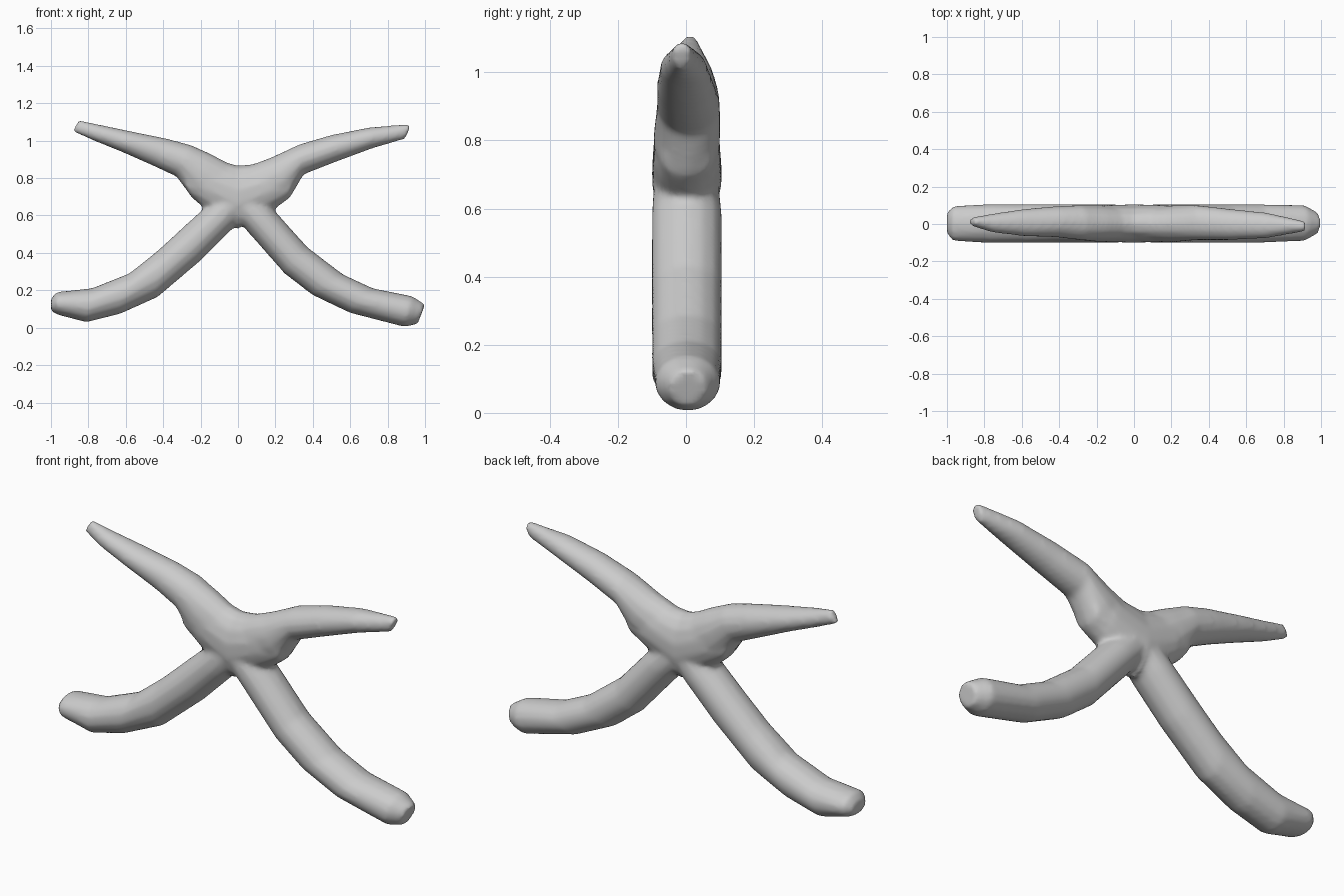
import bpy, bmesh, math
from mathutils import Vector

SIDES = 14


def loft(bm, sections):
    """Capped tube; each section is (top x, top z, bottom x, bottom z, y min, y max)."""
    rings = []
    for xt, zt, xb, zb, y0, y1 in sections:
        mid = Vector(((xt + xb) / 2, (y0 + y1) / 2, (zt + zb) / 2))
        up = Vector(((xt - xb) / 2, 0, (zt - zb) / 2))
        side = Vector((0, (y1 - y0) / 2, 0))
        ring = []
        for i in range(SIDES):
            a = 2 * math.pi * i / SIDES
            ring.append(bm.verts.new(mid + 1.02 * (up * math.cos(a) + side * math.sin(a))))
        rings.append(ring)
    faces = [bm.faces.new(rings[0]), bm.faces.new(rings[-1])]
    for r, s in zip(rings, rings[1:]):
        for i in range(SIDES):
            j = (i + 1) % SIDES
            faces.append(bm.faces.new((r[i], r[j], s[j], s[i])))
    bmesh.ops.recalc_face_normals(bm, faces=faces)


# Lower limbs, thick with rounded ends
left_leg = [
    (-1.0, .155, -1.0, .09, -.05, .06), (-.97, .19, -.965, .07, -.09, .095),
    (-.78, .21, -.81, .03, -.1, .105), (-.58, .29, -.63, .075, -.1, .105),
    (-.43, .41, -.43, .165, -.1, .105), (-.31, .52, -.2, .36, -.1, .105),
    (-.19, .63, -.03, .53, -.1, .105), (-.05, .79, .1, .66, -.09, .09)]
right_leg = [
    (1.0, .125, .96, .02, -.05, .06), (.93, .168, .89, .005, -.09, .1),
    (.72, .21, .6, .08, -.1, .105), (.56, .285, .4, .175, -.1, .105),
    (.37, .43, .25, .29, -.1, .105), (.2, .62, .03, .54, -.1, .105),
    (.05, .79, -.1, .66, -.09, .09)]

# Upper limbs, tapering to thin tips
left_arm = [
    (-.85, 1.11, -.885, 1.05, -.01, .035), (-.74, 1.085, -.77, 1.0, -.045, .055),
    (-.55, 1.045, -.62, .94, -.065, .08), (-.38, 1.01, -.45, .865, -.07, .095),
    (-.25, .975, -.33, .81, -.085, .1), (-.14, .925, -.24, .69, -.095, .1),
    (0, .85, -.1, .62, -.09, .09)]
right_arm = [
    (.925, 1.09, .895, 1.01, -.04, .015), (.7, 1.07, .72, .96, -.075, .06),
    (.5, 1.03, .53, .89, -.085, .08), (.33, .98, .35, .82, -.085, .1),
    (.18, .91, .28, .7, -.095, .1), (.02, .85, .12, .62, -.09, .09)]

# Central body
hub = [
    (-.31, .82, -.25, .7, -.06, .07), (-.17, .91, -.18, .64, -.095, .1),
    (0, .865, 0, .53, -.1, .105), (.15, .88, .2, .64, -.095, .1),
    (.31, .82, .27, .69, -.07, .08)]

bm = bmesh.new()
for part in (left_leg, right_leg, left_arm, right_arm, hub):
    loft(bm, part)
mesh = bpy.data.meshes.new("four_limbed_body")
bm.to_mesh(mesh)
bm.free()
body = bpy.data.objects.new("four_limbed_body", mesh)
bpy.context.collection.objects.link(body)

# Fuse the limbs into one skin and soften the joins
fuse = body.modifiers.new("fuse", "REMESH")
fuse.mode = "VOXEL"
fuse.voxel_size = .012
fuse.use_smooth_shade = True
soften = body.modifiers.new("soften", "SMOOTH")
soften.factor = .5
soften.iterations = 8
